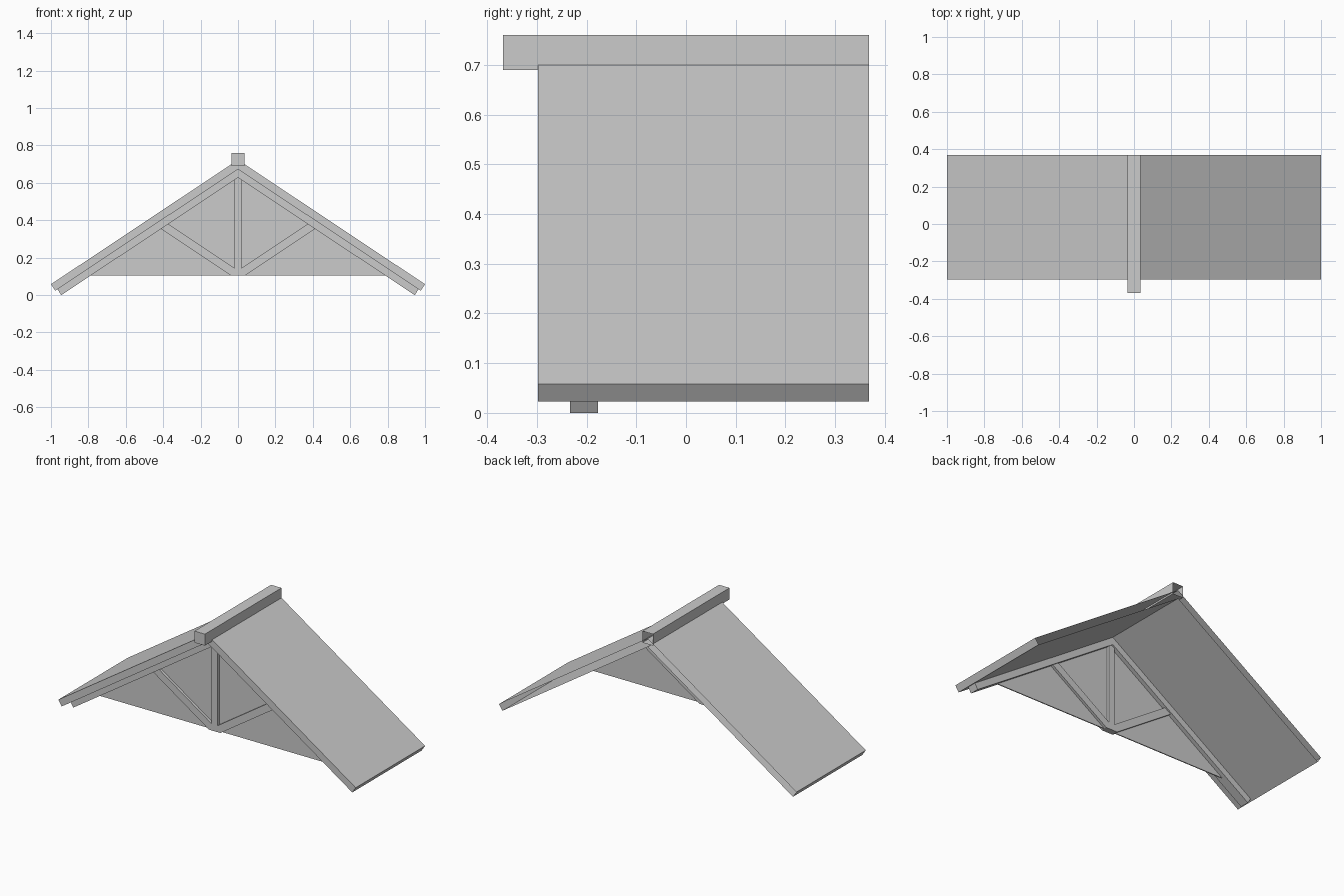
import bpy, bmesh

if "Cube" in bpy.data.objects:
    bpy.data.objects.remove(bpy.data.objects["Cube"])

SLOPE = 0.665  # roof pitch as rise over run


def extrude(name, profile, y0, y1, open_back=False):
    """Extrude an x-z outline along y; optionally leave the back end open."""
    bm = bmesh.new()
    front = [bm.verts.new((x, y0, z)) for x, z in profile]
    back = [bm.verts.new((x, y1, z)) for x, z in profile]
    n = len(profile)
    bm.faces.new(front)
    cap = bm.faces.new(back[::-1])
    for i in range(n):
        j = (i + 1) % n
        bm.faces.new((front[j], front[i], back[i], back[j]))
    bmesh.ops.recalc_face_normals(bm, faces=bm.faces)
    if open_back:
        bmesh.ops.delete(bm, geom=[cap], context='FACES_ONLY')
    me = bpy.data.meshes.new(name)
    bm.to_mesh(me)
    bm.free()
    ob = bpy.data.objects.new(name, me)
    bpy.context.collection.objects.link(ob)
    return ob


def chevron(x_top, apex_top, x_low, apex_low):
    """Inverted V outline from the eave corners and the apex heights."""
    return [(-x_top, apex_top - SLOPE * x_top), (0, apex_top),
            (x_top, apex_top - SLOPE * x_top),
            (x_low, apex_low - SLOPE * x_low), (0, apex_low),
            (-x_low, apex_low - SLOPE * x_low)]


def box(x0, x1, z0, z1):
    return [(x0, z0), (x1, z0), (x1, z1), (x0, z1)]


# Roof slabs and the square ridge beam, hollow at the back
extrude("roof", chevron(1.0, 0.723, 0.977, 0.673), -0.298, 0.368, True)
extrude("ridge_beam", box(-0.035, 0.035, 0.69, 0.76), -0.368, 0.368, True)

# Truss: rafters, king post and mirrored diagonal braces
extrude("rafters", chevron(0.965, 0.673, 0.945, 0.628), -0.233, -0.177)
extrude("king_post", box(-0.02, 0.02, 0.105, 0.635), -0.224, -0.186)
for side, label in ((-1, "left"), (1, "right")):
    brace = [(0.02, 0.145), (0.374, 0.381), (0.414, 0.355),
             (0.038, 0.105), (0.02, 0.105)]
    extrude(label + "_brace", [(side * x, z) for x, z in brace], -0.224, -0.186)

# Thin infill panel in the middle of the truss
extrude("gable_panel", [(-0.80, 0.105), (0.80, 0.105), (0, 0.64)], -0.208, -0.202)
